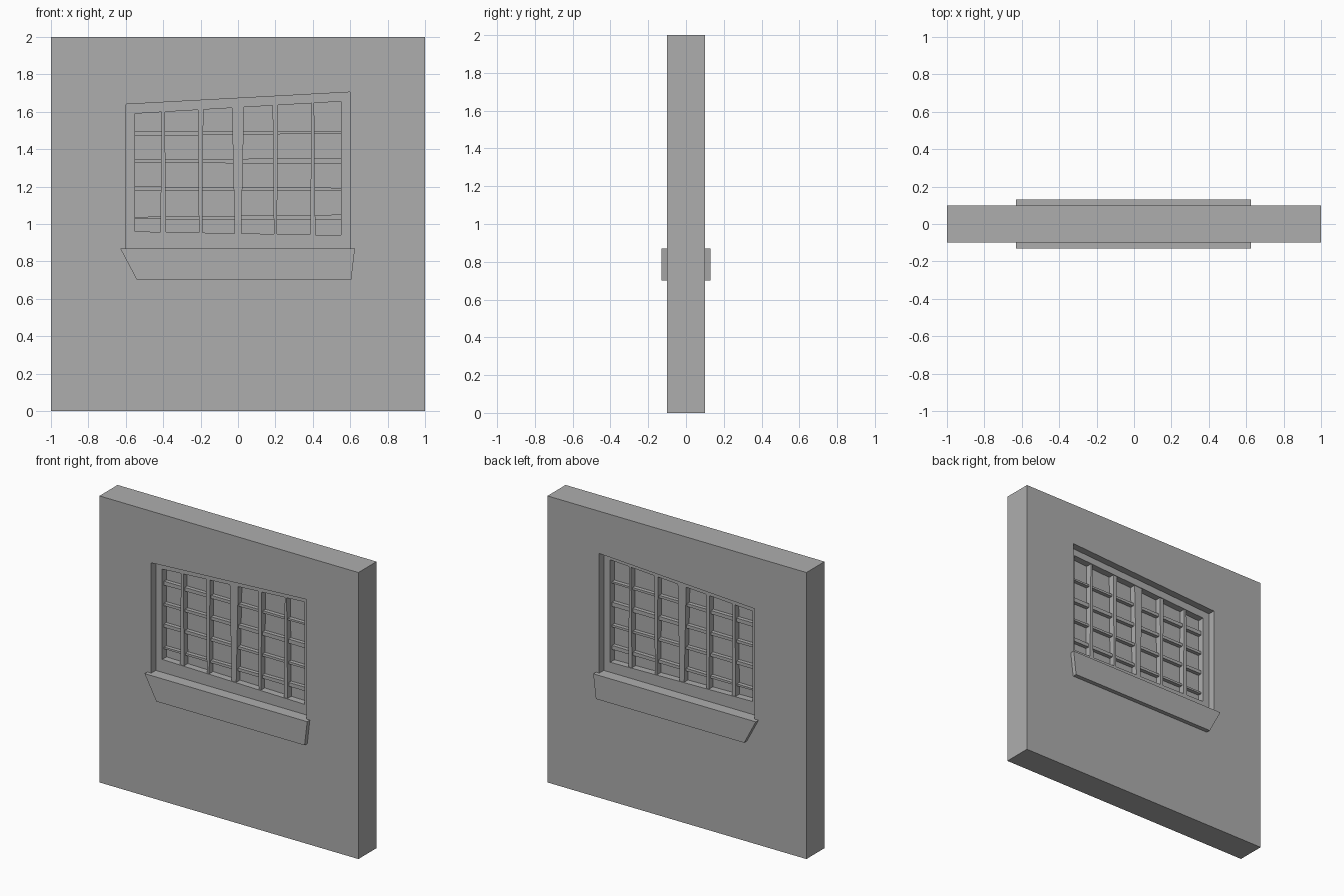
import bpy
import bmesh

cube = bpy.data.objects.get("Cube")
if cube:
    bpy.data.objects.remove(cube, do_unlink=True)

grey = bpy.data.materials.new("plain grey")
grey.use_nodes = True
colour = (0.42, 0.42, 0.42, 1)
grey.diffuse_color = colour
grey.node_tree.nodes["Principled BSDF"].inputs["Base Color"].default_value = colour


def finish(name, bm):
    bmesh.ops.recalc_face_normals(bm, faces=bm.faces)
    mesh = bpy.data.meshes.new(name)
    bm.to_mesh(mesh)
    bm.free()
    mesh.materials.append(grey)
    obj = bpy.data.objects.new(name, mesh)
    bpy.context.collection.objects.link(obj)
    return obj


def prism(name, outline, y0, y1):
    """Solid with an outline in x and z, running from y0 to y1."""
    bm = bmesh.new()
    ends = [[bm.verts.new((x, y, z)) for x, z in outline] for y in (y0, y1)]
    for end in ends:
        bm.faces.new(end)
    for i in range(len(outline)):
        j = (i + 1) % len(outline)
        bm.faces.new((ends[0][i], ends[0][j], ends[1][j], ends[1][i]))
    return finish(name, bm)


def ring(name, outer, inner, half):
    """Four-sided surround with a hole right through it."""
    bm = bmesh.new()
    loops = [[bm.verts.new((x, y, z)) for x, z in pts]
             for pts, y in ((outer, -half), (inner, -half), (inner, half), (outer, half))]
    for a, b in zip(loops, loops[1:] + loops[:1]):
        for i in range(4):
            j = (i + 1) % 4
            bm.faces.new((a[i], a[j], b[j], b[i]))
    return finish(name, bm)


# Wall and crooked window frame
wall_edge = [(-1, 0), (1, 0), (1, 2), (-1, 2)]
opening = [(-0.6, 0.87), (0.6, 0.87), (0.6, 1.705), (-0.6, 1.64)]
glass_edge = [(-0.55, 0.96), (0.55, 0.94), (0.55, 1.655), (-0.55, 1.59)]
ring("wall", wall_edge, opening, 0.1)
ring("window_frame", opening, glass_edge, 0.05)
prism("window_pane", glass_edge, -0.003, 0.003)

# Upright bars: centre, width at the top, width at the bottom
uprights = [(-0.4, 0.018, 0.03), (-0.2, 0.03, 0.018), (0, 0.065, 0.035),
            (0.2, 0.03, 0.016), (0.4, 0.014, 0.028)]
for n, (x, top, bottom) in enumerate(uprights):
    head = 1.625 + 0.059 * x
    foot = 0.948 - 0.018 * x
    prism(f"upright_bar_{n + 1}",
          [(x - bottom / 2, foot), (x + bottom / 2, foot),
           (x + top / 2, head), (x - top / 2, head)], -0.045, 0.045)

# Cross bars: height at each end, thickness at each end
crossbars = [(1.484, 1.49, 0.028, 0.012), (1.336, 1.337, 0.018, 0.03),
             (1.188, 1.186, 0.024, 0.015), (1.032, 1.036, 0.012, 0.028)]
for n, (za, zb, ta, tb) in enumerate(crossbars):
    prism(f"cross_bar_{n + 1}",
          [(-0.55, za - ta / 2), (0.55, zb - tb / 2),
           (0.55, zb + tb / 2), (-0.55, za + ta / 2)], -0.03, 0.03)

# Sloping sills on both faces of the wall
sill = [(-0.54, 0.7), (0.605, 0.7), (0.625, 0.87), (-0.63, 0.87)]
for name, side in (("front_sill", -1), ("back_sill", 1)):
    prism(name, sill, side * 0.1, side * 0.13)
